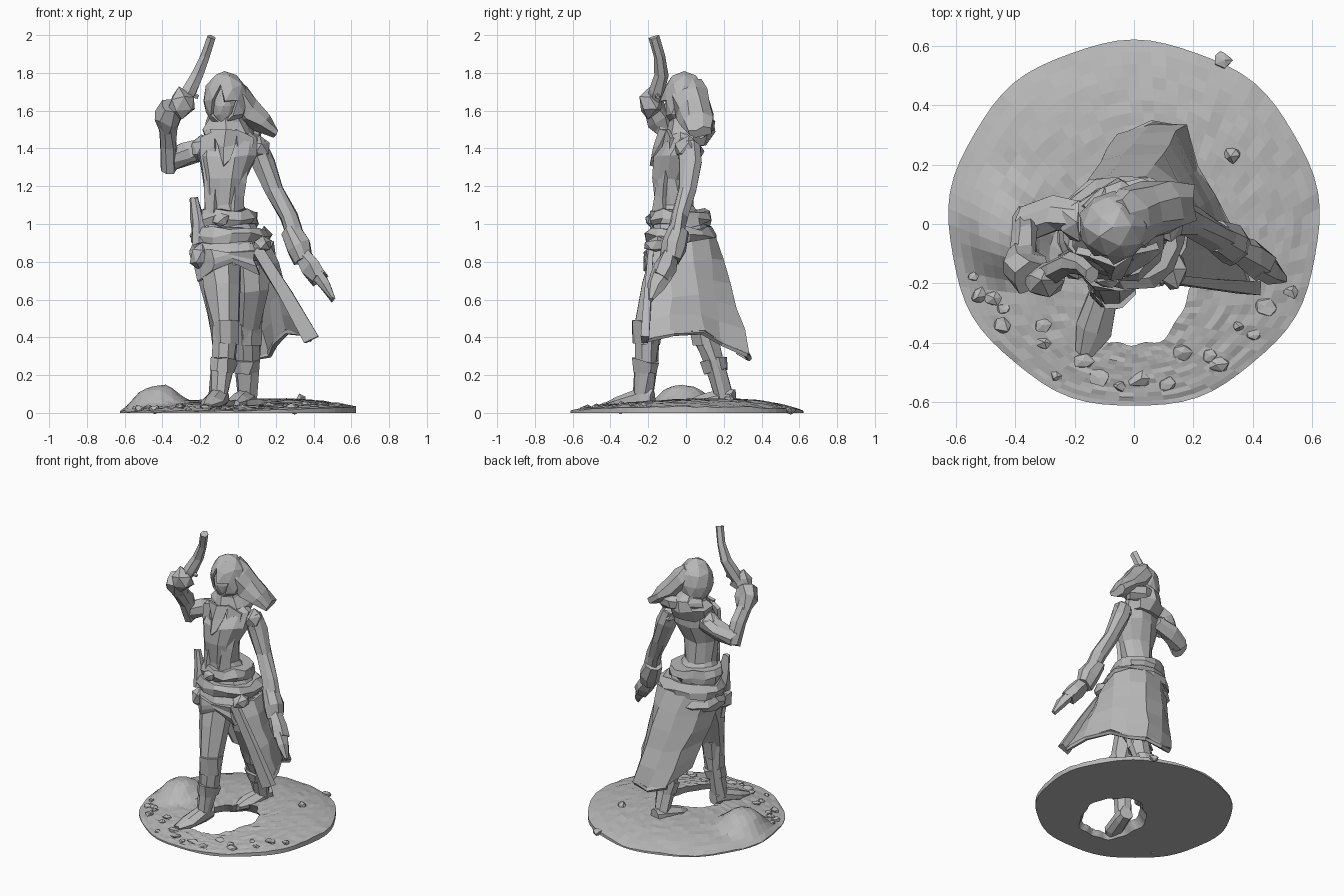
import bpy, bmesh, math, random
from mathutils import Vector

random.seed(4)
if "Cube" in bpy.data.objects:
    bpy.data.objects.remove(bpy.data.objects["Cube"])

grey = bpy.data.materials.new("stone grey")
grey.use_nodes = True
tone = (.48, .48, .48, 1)
grey.diffuse_color = tone
grey.node_tree.nodes["Principled BSDF"].inputs["Base Color"].default_value = tone


def finish(name, bm, solid=0):
    """Turn a bmesh into a flat shaded object."""
    bmesh.ops.recalc_face_normals(bm, faces=bm.faces)
    mesh = bpy.data.meshes.new(name)
    bm.to_mesh(mesh)
    bm.free()
    mesh.materials.append(grey)
    obj = bpy.data.objects.new(name, mesh)
    bpy.context.collection.objects.link(obj)
    if solid:
        mod = obj.modifiers.new("thickness", 'SOLIDIFY')
        mod.thickness = solid
        mod.offset = 0


def skin(bm, rows, closed):
    """Bridge neighbouring rows of vertices with quads."""
    for low, high in zip(rows, rows[1:]):
        count = len(low)
        for i in range(count if closed else count - 1):
            k = (i + 1) % count
            bm.faces.new((low[i], low[k], high[k], high[i]))


def wobble(amount):
    return Vector([random.uniform(-amount, amount) for axis in range(3)])


def tube(name, path, sizes, sides=8, rough=.008, level=False, ref=(0, 1, 0)):
    """Loft elliptical rings along a path; level keeps every ring horizontal."""
    bm = bmesh.new()
    points = [Vector(p) for p in path]
    rings = []
    for i, point in enumerate(points):
        along = points[min(i + 1, len(points) - 1)] - points[max(i - 1, 0)]
        if level:
            along = Vector((0, 0, 1))
        along.normalize()
        side = Vector(ref).cross(along).normalized()
        front = along.cross(side)
        wide, deep = sizes[i] if isinstance(sizes[i], tuple) else (sizes[i], sizes[i])
        ring = []
        for s in range(sides):
            a = math.tau * (s + .5) / sides
            spot = point + side * wide * math.cos(a) + front * deep * math.sin(a)
            ring.append(bm.verts.new(spot + wobble(rough)))
        rings.append(ring)
    skin(bm, rings, True)
    bm.faces.new(rings[0])
    bm.faces.new(rings[-1])
    finish(name, bm)


def lump(name, spot, size, rough=.008, detail=1, gaze=None, solid=0):
    """A chipped, faceted ball, left open along the gaze direction if given."""
    bm = bmesh.new()
    bmesh.ops.create_icosphere(bm, subdivisions=detail, radius=1)
    if gaze:
        aim = Vector(gaze).normalized()
        opening = [f for f in bm.faces if f.calc_center_median().normalized().dot(aim) > .8]
        bmesh.ops.delete(bm, geom=opening, context='FACES')
    for v in bm.verts:
        v.co = Vector([c + d * s for c, d, s in zip(spot, v.co, size)]) + wobble(rough)
    finish(name, bm, solid)


def sheet(name, top, hem, steps, thick, rough=.008, fold=0):
    """A hanging cloth between a top line and a hem line."""
    bm = bmesh.new()
    rows = []
    for r in range(steps + 1):
        t = r / steps
        row = []
        for i, (a, b) in enumerate(zip(top, hem)):
            spot = Vector(a).lerp(Vector(b), t)
            spot.y += fold * t * (-1) ** i
            row.append(bm.verts.new(spot + wobble(rough)))
        rows.append(row)
    skin(bm, rows, False)
    finish(name, bm, thick)


# Rocky ground disc with a ragged opening and a boulder swelling
def ground(x, y):
    reach = min(1, math.hypot(x, y) / .63)
    boulder = .1 * math.exp(-(((x + .45) ** 2 + (y + .02) ** 2) / .021) ** 2)
    slope = .006 + .04 * max(0, x)
    return slope + .07 * (1 - reach ** 3) * (.85 + .5 * y) + boulder * (1 - reach ** 9)


bm = bmesh.new()
segments, rings = 72, 14
upper = []
for r in range(rings + 1):
    t = r / rings
    row = []
    for s in range(segments):
        a = math.tau * s / segments
        ragged = 1 + .05 * math.sin(5 * a) + .03 * math.sin(11 * a)
        across, back = math.cos(a) * ragged, math.sin(a) * ragged
        inner = Vector((.03 + .175 * across + .04 * back, -.185 + .23 * back, 0))
        outer = Vector((.624 * math.cos(a), .616 * math.sin(a), 0)) * (1 + .008 * math.sin(9 * a))
        p = inner.lerp(outer, t)
        p.z = ground(p.x, p.y) + random.uniform(-.004, .004)
        row.append(bm.verts.new(p))
    upper.append(row)
floor_rows = [[bm.verts.new((v.co.x, v.co.y, 0)) for v in row] for row in (upper[-1], upper[1])]
skin(bm, upper + floor_rows + [upper[0]], True)
finish("ground_base", bm)

# Half buried stones scattered near the front rim
for i in range(18):
    a = math.radians(200 + 8 * i + random.uniform(-4, 4))
    r = random.uniform(.45, .58)
    x, y = r * math.cos(a), r * math.sin(a)
    size = random.uniform(.018, .045)
    lump("rim_stone", (x, y, ground(x, y)), (size, size * .8, .014), rough=.006)
for x, y in ((-.52, -.24), (.33, .23), (.3, .55), (-.44, -.34)):
    lump("loose_stone", (x, y, ground(x, y)), (.03, .03, .025))

# Legs, boots and boot cuffs
legs = {
    "right": ((-.1, -.05, .88), (-.085, -.14, .66), (-.07, -.2, .46), (-.075, -.21, .28), (-.1, -.23, .08)),
    "left": ((.06, -.03, .88), (.07, 0, .66), (.05, .08, .46), (.045, .145, .28), (.045, .2, .08)),
}
toes = {"right": (-.165, -.435, .03), "left": (-.02, .02, .045)}
for label, path in legs.items():
    tube(label + "_leg", path, (.12, .095, .075, .065, .05), rough=.012)
    knee, shin, ankle = [Vector(p) for p in path[2:]]
    tube(label + "_boot_cuff", (knee + Vector((0, 0, .03)), knee.lerp(shin, .5)), (.08, .074), rough=.012)
    tube(label + "_boot_strap", (shin, shin.lerp(ankle, .3)), (.072, .064), rough=.01)
    toe = Vector(toes[label])
    heel = ankle + (ankle - toe).normalized() * .06
    heel.z = ankle.z
    tube(label + "_foot", (heel, ankle, ankle.lerp(toe, .6), toe),
         ((.045, .045), (.055, .055), (.065, .04), (.035, .02)), ref=(0, 0, 1), rough=.006)

# Torso, from hips to neck
tube("torso",
     ((-.04, -.03, .78), (-.04, -.03, .9), (-.06, -.03, 1), (-.075, -.06, 1.1), (-.07, -.075, 1.24),
      (-.05, -.045, 1.36), (-.04, -.01, 1.45), (-.06, -.01, 1.53), (-.07, -.02, 1.62)),
     ((.18, .15), (.2, .16), (.16, .14), (.1, .1), (.115, .105),
      (.155, .125), (.15, .09), (.065, .065), (.05, .05)), sides=12, level=True)
for side in (-1, 1):
    # Open jacket fronts and shoulder caps
    x = -.06 + side * .05
    waist = -.075 + side * .045
    sheet("jacket_front", ((x, -.1, 1.5), (x + side * .09, -.08, 1.45)),
          ((waist, -.17, 1.06), (waist + side * .05, -.12, 1.06)), 5, .025, rough=.01)
    lump("shoulder", (-.045 + side * .155, .01, 1.4), (.065, .075, .07))

# Belt, sash and hip wrap
for name, z, height, wide, deep in (("belt", 1.03, .08, .175, .16), ("sash", .94, .08, .22, .185),
                                    ("hip_wrap", .85, .08, .228, .18)):
    x = -.06 if name == "belt" else -.04
    tube(name, ((x, -.03, z - height / 2), (x, -.03, z), (x, -.03, z + height / 2)),
         ((wide * .94, deep * .96), (wide, deep * 1.05), (wide * .88, deep * .93)),
         sides=14, level=True, rough=.014)
lump("buckle", (-.09, -.19, 1.02), (.045, .025, .04))
lump("hip_pouch", (-.2, -.13, .83), (.055, .07, .08))
lump("side_pouch", (.13, -.15, .89), (.05, .075, .045))
tube("holster", ((-.2, -.12, .9), (-.215, -.12, 1.02), (-.235, -.12, 1.14)), (.045, .035, .018), sides=6)

# Long open coat with swept hem and front border
waist_line = ((.1, -.18, .87), (.17, -.08, .88), (.17, .02, .9), (.13, .11, .92), (.04, .15, .93),
              (-.09, .14, .92), (-.19, .06, .9), (-.23, -.06, .88))
hem_line = ((.38, -.21, .39), (.34, -.07, .42), (.26, .08, .43), (.2, .19, .37), (.165, .32, .31),
            (.06, .335, .29), (-.05, .28, .32), (-.13, .15, .42))
sheet("coat_skirt", waist_line, hem_line, 5, .025, fold=.012)
tube("coat_border", (waist_line[0], (.25, -.2, .63), (.39, -.215, .385)),
     ((.04, .02), (.05, .022), (.055, .026)), sides=4)
tube("coat_hem_trim", hem_line[:-1], [.016] * 7, sides=5, rough=.004, ref=(0, 0, 1))
sheet("front_wrap", ((-.24, -.1, .87), (-.13, -.2, .86), (-.04, -.215, .85), (.08, -.205, .86)),
      ((-.21, -.1, .7), (-.13, -.21, .76), (-.03, -.19, .79), (.11, -.18, .74)), 3, .022, rough=.012)

# Lowered left arm with cuff and hand
tube("left_arm", ((.1, .02, 1.42), (.135, .02, 1.33), (.195, .01, 1.18), (.265, -.03, 1.04), (.31, -.06, .9)),
     (.06, .062, .052, .048, .048))
tube("left_cuff", ((.275, -.04, .97), (.32, -.07, .88), (.345, -.085, .81)), (.056, .07, .056))
tube("left_glove", ((.33, -.08, .85), (.39, -.11, .77), (.43, -.14, .71)), (.042, .056, .052), sides=6)
tube("left_hand", ((.42, -.13, .73), (.46, -.16, .67), (.505, -.19, .6)), ((.035, .055), (.03, .05), .016), sides=6)

# Raised right arm with gauntlet and fist
tube("right_upper_arm", ((-.16, .02, 1.41), (-.27, .03, 1.37), (-.37, 0, 1.33)), (.062, .06, .058), rough=.012)
tube("right_forearm", ((-.365, .01, 1.29), (-.37, -.05, 1.42), (-.37, -.12, 1.52)), (.05, .052, .045), rough=.01)
tube("right_gauntlet", ((-.375, -.1, 1.49), (-.37, -.145, 1.56), (-.345, -.18, 1.62)), (.045, .07, .06), rough=.012)
lump("right_fist", (-.3, -.19, 1.635), (.085, .058, .08), rough=.016)

# Raised pistol
tube("pistol", ((-.32, -.18, 1.6), (-.26, -.155, 1.7), (-.215, -.13, 1.79), (-.175, -.14, 1.89), (-.14, -.17, 1.99)),
     ((.03, .035), (.042, .04), (.034, .036), (.026, .03), (.026, .032)), sides=6, rough=.003)
tube("trigger_guard", ((-.26, -.15, 1.69), (-.21, -.15, 1.67)), (.022, .01), sides=5, rough=.003)

# Head, hood, the drape swept to one side, and the layered cowl
lump("face", (-.075, -.035, 1.625), (.07, .078, .1), rough=.004, detail=2)
lump("hood", (-.065, -.01, 1.655), (.11, .115, .145), rough=.007, detail=2, gaze=(-.15, -1, -.35), solid=.018)
tube("hood_drape", ((-.05, .0, 1.735), (-.01, .02, 1.68), (.05, .045, 1.605), (.12, .06, 1.545), (.195, .075, 1.485)),
     ((.055, .08), (.08, .1), (.08, .1), (.06, .09), (.028, .065)), rough=.012)
tube("cowl", ((-.05, -.01, 1.42), (-.05, .02, 1.49), (-.05, .02, 1.55), (-.06, .01, 1.62)),
     ((.125, .115), (.135, .125), (.1, .11), (.08, .09)), sides=10, level=True, rough=.016)
tube("back_fold", ((-.15, .04, 1.53), (-.1, .09, 1.54), (.02, .11, 1.52), (.12, .08, 1.5)),
     ((.03, .035), (.04, .045), (.045, .05), (.03, .045)), ref=(0, 0, 1), rough=.01)
sheet("neck_cloth", ((-.14, -.1, 1.5), (-.07, -.13, 1.49), (0, -.1, 1.5)),
      ((-.08, -.165, 1.34), (-.07, -.19, 1.31), (-.05, -.17, 1.34)), 2, .02)
